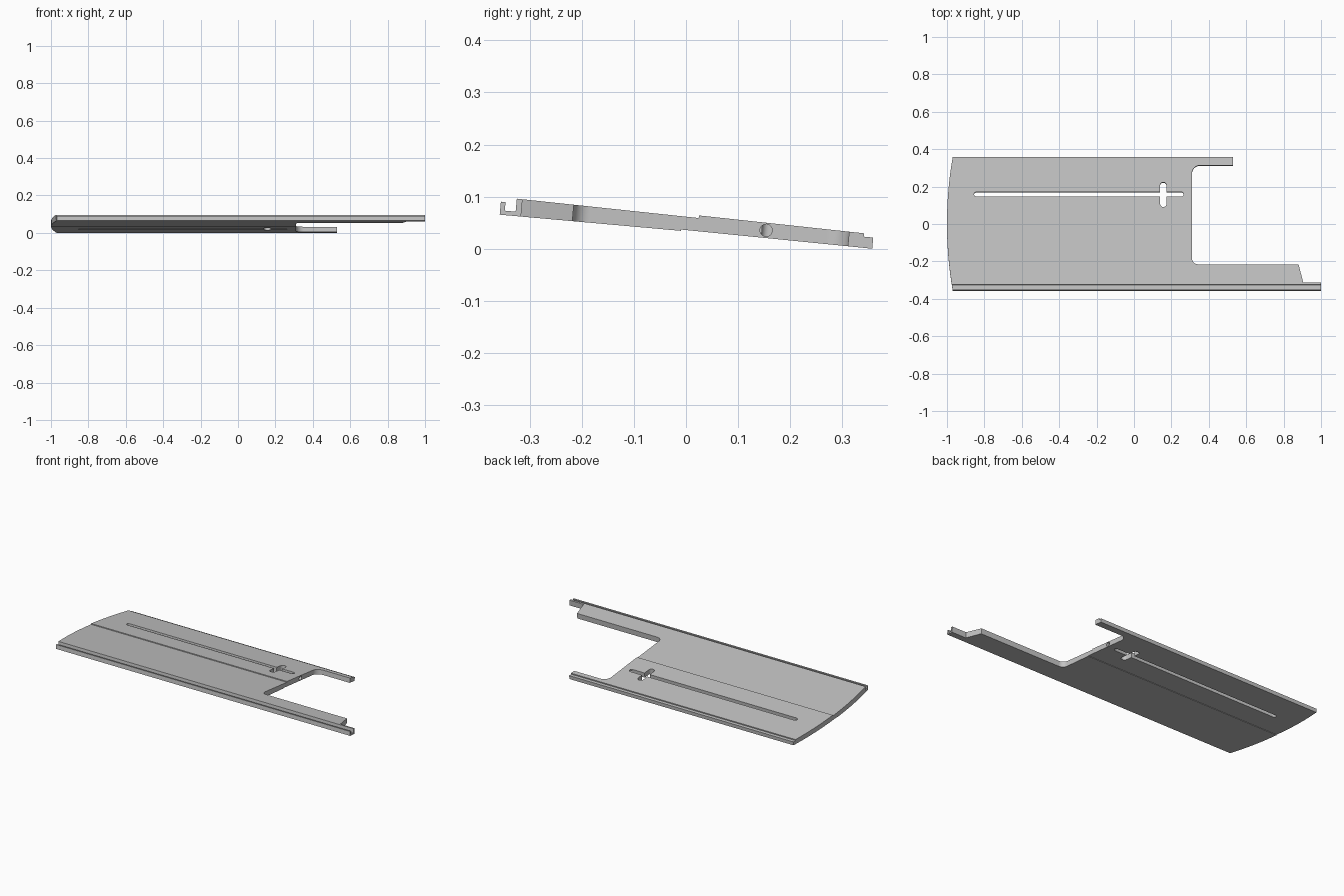
import bpy, bmesh, math
from mathutils import Vector, Matrix

cube = bpy.data.objects.get("Cube")
if cube:
    bpy.data.objects.remove(cube, do_unlink=True)

metal = bpy.data.materials.new("plain grey")
metal.use_nodes = True
grey = (0.55, 0.55, 0.55, 1)
metal.diffuse_color = grey
metal.node_tree.nodes["Principled BSDF"].inputs["Base Color"].default_value = grey


def prism(name, points, offset):
    """Extrude a closed loop of 3D points into a solid."""
    bm = bmesh.new()
    face = bm.faces.new([bm.verts.new(p) for p in points])
    made = bmesh.ops.extrude_face_region(bm, geom=[face])["geom"]
    bmesh.ops.translate(bm, vec=offset, verts=[v for v in made if isinstance(v, bmesh.types.BMVert)])
    bmesh.ops.recalc_face_normals(bm, faces=bm.faces)
    mesh = bpy.data.meshes.new(name)
    bm.to_mesh(mesh)
    bm.free()
    mesh.materials.append(metal)
    obj = bpy.data.objects.new(name, mesh)
    bpy.context.collection.objects.link(obj)
    return obj


def arc(cx, cy, r, start, end, steps=8):
    angles = [math.radians(start + (end - start) * i / steps) for i in range(steps + 1)]
    return [(cx + r * math.cos(a), cy + r * math.sin(a)) for a in angles]


def vertical(name, outline):
    return prism(name, [(x, y, -0.1) for x, y in outline], Vector((0, 0, 0.2)))


def cut(target, cutter, operation):
    mod = target.modifiers.new(cutter.name, "BOOLEAN")
    mod.operation, mod.solver, mod.object = operation, "EXACT", cutter
    cutter.hide_render = True


# Cross-section: front channel, two lapped boards and a rebated back edge
section = [(-0.359, 0), (-0.01, 0), (-0.01, 0.0025), (0.359, -0.0015),
           (0.359, 0.02), (0.341, 0.02), (0.341, 0.0265), (0.022, 0.0325),
           (0.022, 0.0275), (-0.329, 0.0335), (-0.329, 0.0085),
           (-0.35, 0.0085), (-0.35, 0.025), (-0.359, 0.025)]
panel = prism("panel", [(-1.1, y, z) for y, z in section], Vector((2.2, 0, 0)))

# Plan outline: bowed end, front rail and arm, filleted opening, back arm
bow = 0.031
radius = (0.359 ** 2 + bow ** 2) / (2 * bow)
half = math.degrees(math.asin(0.37 / radius))
outline = arc(radius - 1, 0, radius, 180 - half, 180 + half, 24)
outline += [(1, -0.4), (1, -0.318), (0.905, -0.318), (0.88, -0.219)]
outline += arc(0.342, -0.187, 0.032, 270, 180)
outline += arc(0.352, 0.27, 0.042, 180, 90)
outline += [(0.53, 0.312), (0.53, 0.4)]
cutters = [vertical("plan_shape", outline)]
cut(panel, cutters[0], "INTERSECT")

# Long slot crossed by a short wide one
slot = arc(-0.8425, 0.157, 0.0125, 90, 270) + arc(0.2525, 0.157, 0.0125, -90, 90)
cross = arc(0.157, 0.204, 0.0175, 0, 180) + arc(0.157, 0.106, 0.0175, 180, 360)
cutters += [vertical("long_slot", slot), vertical("cross_slot", cross)]

# Round hole bored from the opening into the slot
bore = arc(0.153, 0.0155, 0.0118, 0, 345, 23)
cutters.append(prism("bore", [(0.255, y, z) for y, z in bore], Vector((0.08, 0, 0))))
for cutter in cutters[1:]:
    cut(panel, cutter, "DIFFERENCE")

# Bake the cuts, drop the cutters
bpy.context.view_layer.update()
baked = bpy.data.meshes.new_from_object(panel.evaluated_get(bpy.context.evaluated_depsgraph_get()))
panel.modifiers.clear()
panel.data = baked
for cutter in cutters:
    bpy.data.objects.remove(cutter, do_unlink=True)

# Tilt the panel so the back edge rests on the ground
panel.data.transform(Matrix.Translation((0, 0, 0.0335)) @ Matrix.Rotation(math.radians(-5.1), 4, "X"))

bpy.ops.object.select_all(action="DESELECT")
panel.select_set(True)
bpy.context.view_layer.objects.active = panel
bpy.ops.object.shade_smooth_by_angle(angle=math.radians(30))
